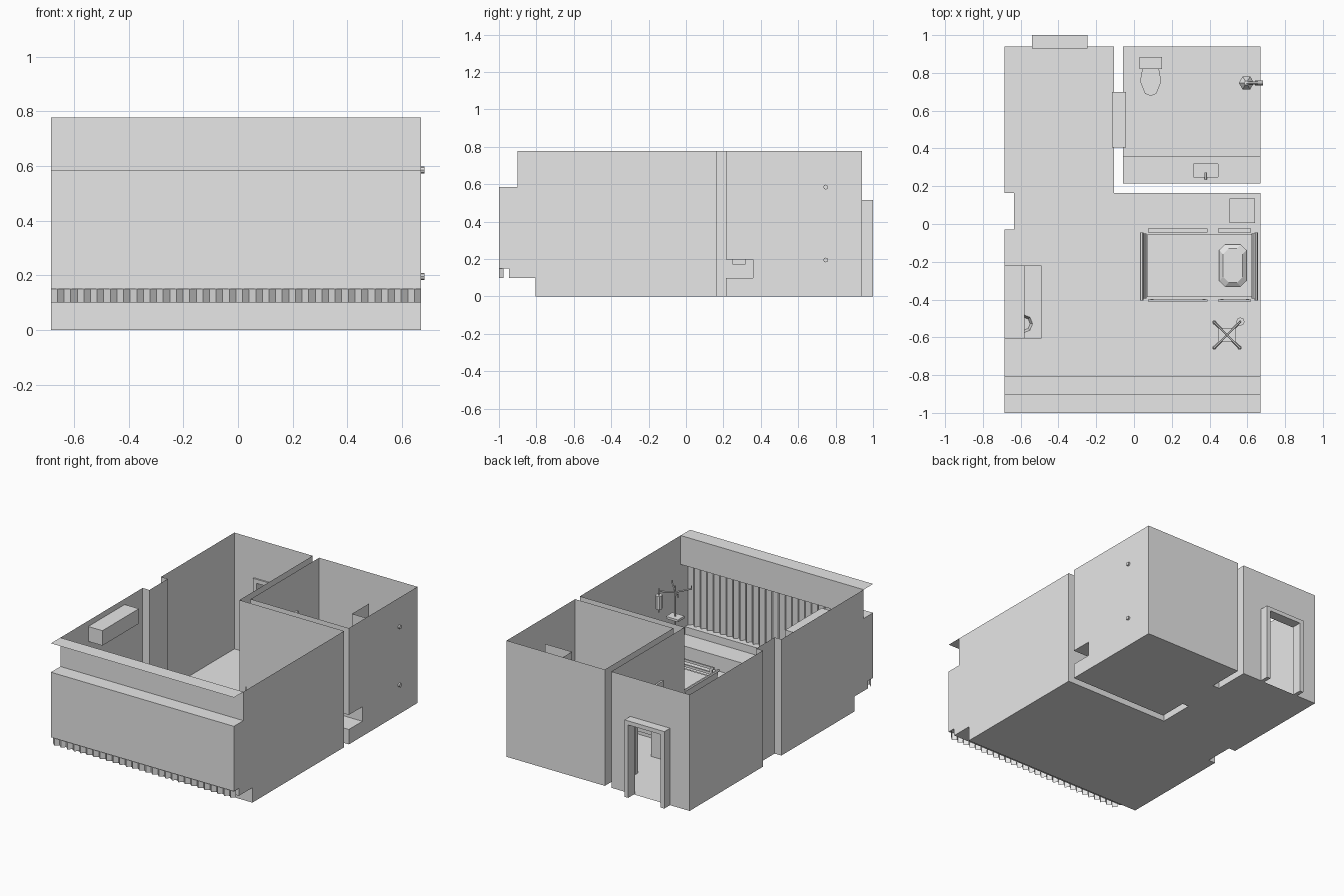
import bpy, bmesh, math
from mathutils import Vector

if "Cube" in bpy.data.objects:
    bpy.data.objects.remove(bpy.data.objects["Cube"])

MAT = bpy.data.materials.new("light_grey")
MAT.diffuse_color = (0.8, 0.8, 0.8, 1)
MAT.use_nodes = True
MAT.node_tree.nodes["Principled BSDF"].inputs["Base Color"].default_value = MAT.diffuse_color
L, R, H = -0.685, 0.67, 0.778      # left wall, right wall, wall height


def mesh(name, verts, faces):
    me = bpy.data.meshes.new(name)
    me.from_pydata([tuple(v) for v in verts], [], faces)
    me.materials.append(MAT)
    ob = bpy.data.objects.new(name, me)
    bpy.context.collection.objects.link(ob)
    return ob


def sheet(name, pts):
    """single flat polygon"""
    return mesh(name, pts, [list(range(len(pts)))])


def loft(name, rings):
    """closed solid through rings of equal count"""
    n = len(rings[0])
    faces = [list(range(n))[::-1], [(len(rings) - 1) * n + i for i in range(n)]]
    for k in range(len(rings) - 1):
        for i in range(n):
            j = (i + 1) % n
            faces.append([k * n + i, k * n + j, (k + 1) * n + j, (k + 1) * n + i])
    ob = mesh(name, [p for r in rings for p in r], faces)
    bm = bmesh.new()
    bm.from_mesh(ob.data)
    bmesh.ops.recalc_face_normals(bm, faces=bm.faces)
    bm.to_mesh(ob.data)
    bm.free()
    return ob


def box(name, x0, x1, y0, y1, z0, z1):
    return loft(name, [[(x0, y0, z), (x1, y0, z), (x1, y1, z), (x0, y1, z)] for z in (z0, z1)])


def rod(name, a, b, r, n=6, r2=None):
    a, b = Vector(a), Vector(b)
    q = (b - a).to_track_quat('Z', 'Y')
    return loft(name, [[p + q @ Vector((s * math.cos(t * math.tau / n), s * math.sin(t * math.tau / n), 0))
                        for t in range(n)] for p, s in ((a, r), (b, r2 or r))])


def sweep(name, yz, x0, x1):
    """open profile in y,z swept along x"""
    n = len(yz)
    return mesh(name, [(x, y, z) for x in (x0, x1) for y, z in yz],
                [[i, i + 1, n + i + 1, n + i] for i in range(n - 1)])


def door_outline(a, b, d0, d1, h, top):
    return [(a, 0), (d0, 0), (d0, h), (d1, h), (d1, 0), (b, 0), (b, top), (a, top)]


# ---- main room shell
BX, BY = -0.105, 0.165             # inner corner towards the bathroom
CX, C0, C1 = -0.635, -0.03, 0.165  # column recess in the left wall
YB, FRONT, DH, T = 0.94, -0.805, 0.488, 0.027
D0, D1 = -0.54 + T, -0.245 - T     # entrance opening in x
E0, E1 = 0.405 + T, 0.70 - T       # bathroom opening in y
sheet("room_floor", [(x, y, 0) for x, y in (
    (L, FRONT), (R, FRONT), (R, BY), (BX, BY), (BX, YB), (L, YB), (L, C1), (CX, C1), (CX, C0), (L, C0))])
bay = [(FRONT, 0), (FRONT, 0.1), (-0.947, 0.1), (-0.947, 0.15), (-1, 0.15), (-1, 0.585), (-0.9, 0.585), (-0.9, H)]
sweep("window_bay", bay, L, R)
sweep("ceiling_strip", [(-1, H), (-0.9, H)], L, R)
for name, x, end in (("right_wall", R, BY), ("left_wall_front", L, C0)):
    sheet(name, [(x, y, z) for y, z in bay + [(end, H), (end, 0)]])


def wall(name, a, b):
    sheet(name, [(*a, 0), (*b, 0), (*b, H), (*a, H)])


wall("column_front", (L, C0), (CX, C0))
wall("column_face", (CX, C0), (CX, C1))
wall("column_back", (CX, C1), (L, C1))
wall("left_wall_back", (L, C1), (L, YB))
wall("partition_wall", (BX, BY), (R, BY))
sheet("entrance_wall", [(x, YB, z) for x, z in door_outline(L, BX, D0, D1, DH, H)])
sheet("hall_wall", [(BX, y, z) for y, z in door_outline(BY, YB, E0, E1, DH, H)])

# ---- bathroom shell with built-in counter
PX, PY, K = -0.057, 0.215, 0.358
sheet("bath_floor", [(PX, PY, 0), (R, PY, 0), (R, YB, 0), (PX, YB, 0)])
sheet("bath_threshold", [(BX, E0, 0), (PX, E0, 0), (PX, E1, 0), (BX, E1, 0)])
sweep("bath_wall_lower", [(PY, 0), (PY, 0.1), (K, 0.1), (K, 0.197)], PX, R)
sweep("bath_wall_upper", [(PY, 0.197), (PY, H)], PX, R)
wall("bath_back_wall", (PX, YB), (R, YB))
notch = [(PY, 0.197), (K, 0.197), (K, 0.1), (PY, 0.1)]
sheet("bath_right_wall", [(R, y, z) for y, z in notch + [(PY, 0), (YB, 0), (YB, H), (PY, H)]])
sheet("bath_left_wall", [(PX, y, z) for y, z in notch + door_outline(PY, YB, E0, E1, DH, H)])

# counter top with sunken rectangular basin
xs, ys = (PX, 0.315, 0.445, R), (PY, 0.248, 0.317, K)
for i in range(3):
    for j in range(3):
        z = 0.172 if i == j == 1 else 0.197
        sheet("bath_counter_top", [(xs[i], ys[j], z), (xs[i + 1], ys[j], z), (xs[i + 1], ys[j + 1], z), (xs[i], ys[j + 1], z)])
rim = [(xs[1], ys[1]), (xs[2], ys[1]), (xs[2], ys[2]), (xs[1], ys[2])]
mesh("bath_basin_sides", [(*p, z) for z in (0.172, 0.197) for p in rim],
     [[i, (i + 1) % 4, 4 + (i + 1) % 4, 4 + i] for i in range(4)])
rod("bath_tap_stem", (0.38, 0.24, 0.197), (0.38, 0.24, 0.225), 0.007)
rod("bath_tap_spout", (0.38, 0.235, 0.225), (0.38, 0.272, 0.22), 0.007)

# ---- door frames
ring = door_outline(-0.54, -0.245, D0, D1, DH, 0.515)
loft("entrance_frame", [[(x, y, z) for x, z in ring] for y in (0.93, 1.0)])
ring = door_outline(0.405, 0.70, E0, E1, DH, 0.515)
loft("bath_frame", [[(x, y, z) for y, z in ring] for x in (-0.117, -0.043)])

# ---- vertical pleated blind
N = 56
px = [L + (R - L) * i / N for i in range(N + 1)]
mesh("pleated_blind", [(x, -0.976 if i % 2 == 0 else -0.999, z) for z in (0.1, 0.584) for i, x in enumerate(px)],
     [[i, i + 1, N + 2 + i, N + 1 + i] for i in range(N)])

# ---- furniture on the walls
box("wall_cabinet", L, -0.58, -0.605, -0.22, 0.64, 0.74)
counter = box("wash_counter", L + 0.001, -0.49, -0.605, -0.22, 0.0, 0.2)
cutter = rod("wash_basin_cutter", (-0.585, -0.528, 0.165), (-0.585, -0.528, 0.21), 0.035, 8, 0.052)
cutter.hide_render = True
mod = counter.modifiers.new("basin", 'BOOLEAN')
mod.object, mod.operation, mod.solver = cutter, 'DIFFERENCE', 'EXACT'
bpy.context.view_layer.objects.active = counter
bpy.ops.object.modifier_apply(modifier="basin")
bpy.data.objects.remove(cutter)
rod("wash_tap", (-0.645, -0.528, 0.2), (-0.645, -0.528, 0.245), 0.006)
rod("wash_spout", (-0.65, -0.528, 0.243), (-0.6, -0.528, 0.238), 0.006)
box("bedside_cabinet", 0.505, 0.64, 0.005, 0.135, 0.0, 0.17)

# ---- bed
box("bed_base", 0.07, 0.63, -0.37, -0.07, 0.085, 0.125)
box("mattress", 0.068, 0.625, -0.387, -0.055, 0.125, 0.185)
for x in (0.12, 0.57):
    for y in (-0.34, -0.10):
        rod("bed_leg", (x, y, 0.02), (x, y, 0.09), 0.012)
        rod("bed_castor", (x, y - 0.01, 0.022), (x, y + 0.01, 0.022), 0.022, 8)
for name, x, s, top in (("footboard", 0.062, -1, 0.235), ("headboard", 0.625, 1, 0.27)):
    loft(name, [[(x + s * d, -0.395, z), (x + s * (d + 0.012), -0.395, z),
                 (x + s * (d + 0.012), -0.05, z), (x + s * d, -0.05, z)]
                for d, z in ((-0.004, 0.09), (0.012, top))])
    rod(name + "_rail", (x + s * 0.022, -0.405, top), (x + s * 0.022, -0.045, top), 0.009)
for s in (1, -1):
    for x0, x1 in ((0.075, 0.39), (0.445, 0.62)):
        y = -0.221 + s * 0.182
        for z in (0.17, 0.2, 0.235):
            box("side_rail_bar", x0, x1, y - 0.006, y + 0.012 * (s > 0) + 0.004, z - 0.008, z + 0.008)
        for x in (x0 + 0.02, x1 - 0.02):
            box("side_rail_post", x - 0.008, x + 0.008, y - 0.005, y + 0.005, 0.1, 0.235)


def octagon(cx, cy, a, b, z, c=0.03):
    return [(cx + x, cy + y, z) for x, y in ((-a, -b + c), (-a + c, -b), (a - c, -b), (a, -b + c),
                                             (a, b - c), (a - c, b), (-a + c, b), (-a, b - c))]


loft("pillow", [octagon(0.523, -0.22, 0.06, 0.1, 0.185), octagon(0.523, -0.22, 0.072, 0.112, 0.203),
                octagon(0.523, -0.22, 0.052, 0.09, 0.22)])

# ---- drip stand with tray and bag
SX, SY = 0.492, -0.588
rod("stand_pole", (SX, SY, 0.04), (SX, SY, 0.61), 0.006)
box("stand_tray", SX - 0.045, SX + 0.045, SY - 0.035, SY + 0.035, 0.39, 0.405)
for k in range(4):
    a = math.radians(45 + 90 * k)
    c, s = math.cos(a), math.sin(a)
    tip = (SX + 0.1 * c, SY + 0.1 * s)
    rod("stand_arm", (SX, SY, 0.565), (*tip, 0.58), 0.005)
    rod("stand_hook", (*tip, 0.575), (*tip, 0.6), 0.004)
    rod("stand_foot", (SX, SY, 0.05), (SX + 0.095 * c, SY + 0.095 * s, 0.03), 0.008)
    rod("stand_castor", (SX + 0.095 * c, SY + 0.095 * s, 0), (SX + 0.095 * c, SY + 0.095 * s, 0.03), 0.012)
bx, by = SX + 0.071, SY + 0.071
rod("drip_bag", (bx, by, 0.465), (bx, by, 0.555), 0.022, 8)
rod("drip_tube", (bx, by, 0.44), (bx, by, 0.575), 0.006)

# ---- toilet
box("toilet_tank", 0.03, 0.147, 0.82, 0.883, 0.09, 0.2)


def bowl(f, z):
    return [(0.088 + x * f, 0.80 + y * f, z) for x, y in
            ((-0.04, 0.045), (0.04, 0.045), (0.056, -0.045), (0.03, -0.11), (0, -0.122), (-0.03, -0.11), (-0.056, -0.045))]


loft("toilet_bowl", [bowl(0.6, 0), bowl(0.6, 0.05), bowl(1, 0.09), bowl(1, 0.11)])

# ---- shower: pipe, head, valve and screen
SY2 = 0.747
rod("shower_arm", (0.68, SY2, 0.585), (0.595, SY2, 0.585), 0.008)
rod("shower_flange", (0.655, SY2, 0.585), (0.682, SY2, 0.585), 0.013, 8)
rod("shower_head", (0.595, SY2, 0.55), (0.595, SY2, 0.59), 0.04, 6, 0.012)
rod("shower_valve", (0.64, SY2, 0.195), (0.682, SY2, 0.195), 0.013, 8)
mesh("shower_screen", [(0.61, 0.62, 0.03), (0.41, 0.62, 0.03), (0.41, 0.80, 0.03),
                       (0.61, 0.62, 0.65), (0.41, 0.62, 0.65), (0.41, 0.80, 0.65)],
     [[0, 1, 4, 3], [1, 2, 5, 4]])
